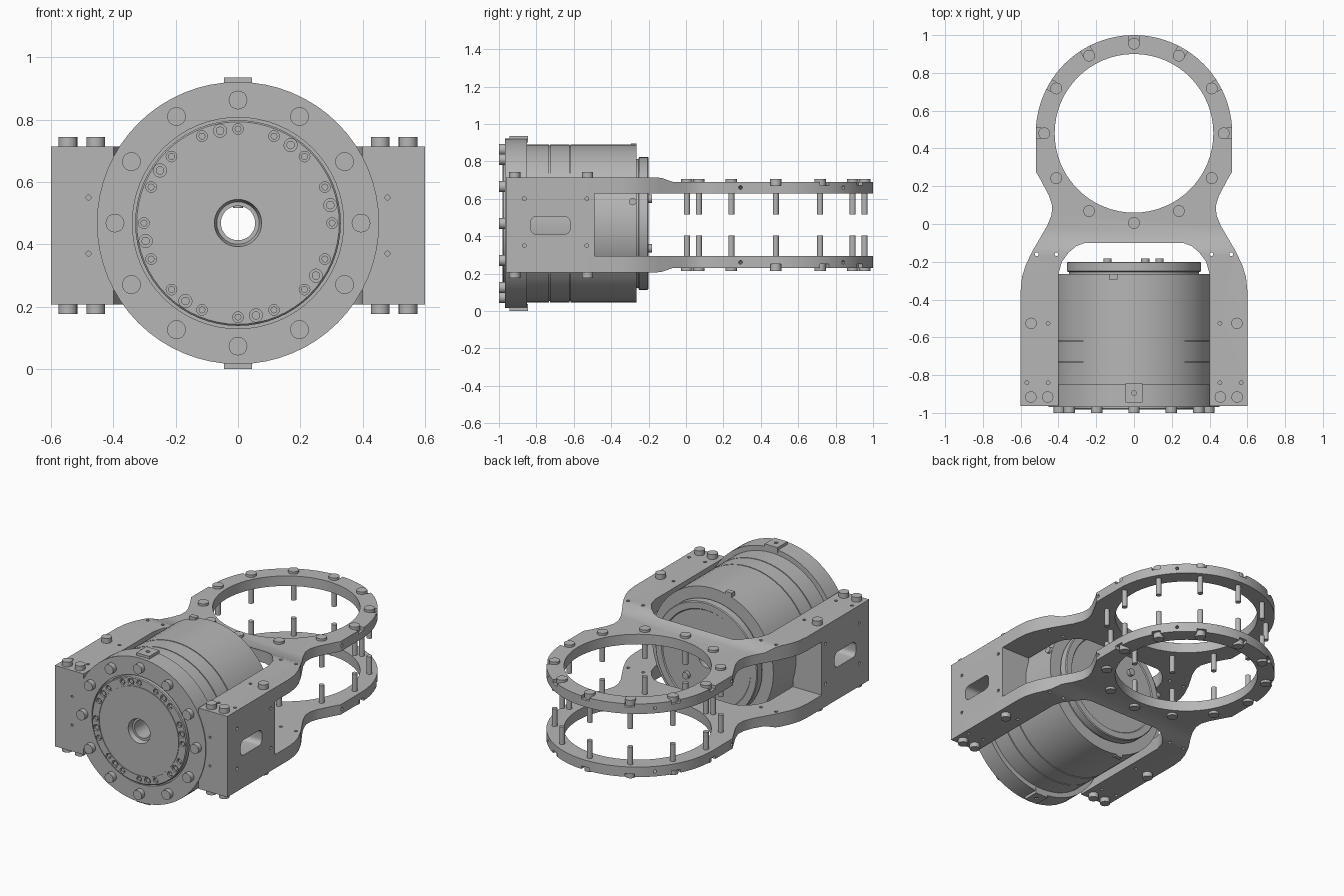
import bpy, bmesh
from math import sin, cos, pi, radians
from mathutils import Vector, Matrix

cube = bpy.data.objects.get("Cube")
if cube:
    bpy.data.objects.remove(cube)

AXIS = 0.468   # height of the drum axis
MID = 0.46     # mirror height of the fork plates
RING_Y = 0.48  # centre of the clamp rings
parts = []

metal = bpy.data.materials.new("machined grey")
metal.use_nodes = True
GREY = (0.47, 0.47, 0.47, 1)
metal.diffuse_color = GREY
metal.node_tree.nodes["Principled BSDF"].inputs["Base Color"].default_value = GREY


def finish(name, bm, keep=True):
    bmesh.ops.recalc_face_normals(bm, faces=bm.faces)
    mesh = bpy.data.meshes.new(name)
    bm.to_mesh(mesh)
    bm.free()
    mesh.materials.append(metal)
    ob = bpy.data.objects.new(name, mesh)
    bpy.context.collection.objects.link(ob)
    if keep:
        parts.append(ob)
    return ob


def rods(name, items, keep=True, seg=20):
    """Cylinders given as (start, end, radius)."""
    bm = bmesh.new()
    for a, b, r in items:
        a, b = Vector(a), Vector(b)
        d = b - a
        turn = Vector((0, 0, 1)).rotation_difference(d).to_matrix().to_4x4()
        bmesh.ops.create_cone(bm, cap_ends=True, segments=seg, radius1=r, radius2=r,
                              depth=d.length, matrix=Matrix.Translation((a + b) / 2) @ turn)
    return finish(name, bm, keep)


def prism(name, pts, axis, lo, hi, keep=True):
    """Extrude a 2D outline along x or z."""
    place = {"x": lambda p, h: (h, p[0], p[1]), "z": lambda p, h: (p[0], p[1], h)}[axis]
    bm = bmesh.new()
    face = bm.faces.new([bm.verts.new(place(p, lo)) for p in pts])
    new = bmesh.ops.extrude_face_region(bm, geom=[face])["geom"]
    shift = Vector(place((0, 0), hi - lo))
    bmesh.ops.translate(bm, vec=shift, verts=[v for v in new if isinstance(v, bmesh.types.BMVert)])
    return finish(name, bm, keep)


def boxes(name, items, keep=True):
    """Boxes given as (centre, size, turn about z)."""
    bm = bmesh.new()
    for c, s, a in items:
        bmesh.ops.create_cube(bm, size=1, matrix=Matrix.Translation(c)
                              @ Matrix.Rotation(a, 4, "Z") @ Matrix.Diagonal((*s, 1)))
    return finish(name, bm, keep)


def cut(ob, *cutters):
    for c in cutters:
        mod = ob.modifiers.new("cut", "BOOLEAN")
        mod.operation = "DIFFERENCE"
        mod.solver = "EXACT"
        mod.object = c
        bpy.context.view_layer.objects.active = ob
        bpy.ops.object.modifier_apply(modifier=mod.name)
        bpy.data.objects.remove(c)


def polar(r, deg, y):
    """Point on a circle round the drum axis, clockwise from the top."""
    return (r * sin(radians(deg)), y, AXIS + r * cos(radians(deg)))


def lathe(name, profile, seg=64):
    bm = bmesh.new()
    rings = [[bm.verts.new(polar(r, 360 * i / seg, y)) for i in range(seg)] for r, y in profile]
    for a, b in zip(rings, rings[1:] + rings[:1]):
        for i in range(seg):
            j = (i + 1) % seg
            bm.faces.new((a[i], a[j], b[j], b[i]))
    return finish(name, bm)


# Drum with flange, front hub, bore, seams and rear disc
def seam(y):
    return [(0.422, y - 0.003), (0.416, y - 0.003), (0.416, y + 0.003), (0.422, y + 0.003)]


drum = lathe("drum", [
    (0.055, -0.95), (0.068, -0.95), (0.076, -0.982), (0.275, -0.982), (0.275, -0.978),
    (0.279, -0.978), (0.279, -0.982), (0.325, -0.982), (0.33, -0.977), (0.33, -0.95),
    (0.339, -0.95), (0.339, -0.968), (0.453, -0.968), (0.453, -0.85), (0.422, -0.85),
    *seam(-0.73), *seam(-0.62), (0.422, -0.265), (0.345, -0.265), (0.345, -0.255),
    (0.355, -0.25), (0.355, -0.205), (0.35, -0.2), (0.31, -0.2), (0.305, -0.206),
    (0.08, -0.206), (0.055, -0.206)])

# Hub screws sit in counterbores
small = [22.5 * k for k in range(16)]
large = [34 + 45 * k for k in range(8)]
sockets = [(a, 0.017) for a in small] + [(a, 0.021) for a in large]
cut(drum, rods("hub_pockets", [(polar(0.302, a, -1), polar(0.302, a, -0.968), r)
                               for a, r in sockets], False))
rods("hub_screws", [(polar(0.302, a, -0.965), polar(0.302, a, -0.977), r * 0.65)
                    for a, r in sockets], seg=12)
rods("flange_bolts", [(polar(0.395, 30 * k, -1), polar(0.395, 30 * k, -0.96), 0.03)
                      for k in range(12)])

# Pads on the top and bottom of the flange
pads = boxes("flange_pads", [((0, -0.895, AXIS + s * 0.45), (0.09, 0.1, 0.036), 0) for s in (-1, 1)])
cut(pads, rods("pad_holes", [((0, -0.895, AXIS + s * 0.46), (0, -0.895, AXIS + s * 0.5), 0.012)
                             for s in (-1, 1)], False))

# Small fittings on the rear
rods("rear_fittings", [((x, -0.21, z), (x, -0.183, z), 0.022)
                       for x, z in ((-0.14, 0.6), (0.06, 0.6), (0.135, 0.335))])
boxes("rear_connectors", [((x, -0.28, z), (0.045, 0.03, 0.03), 0)
                          for x, z in ((-0.11, 0.88), (-0.11, 0.062))])
rods("side_connectors", [((s * 0.4, -0.285, 0.585), (s * 0.425, -0.285, 0.585), 0.02)
                         for s in (-1, 1)])

# Outline of a fork plate: two arms, a waist and a round head
half = [(0.26, -0.1), (0.305, -0.117), (0.345, -0.15), (0.382, -0.2), (0.4, -0.265),
        (0.4, -0.963), (0.6, -0.963), (0.6, -0.35), (0.593, -0.28), (0.573, -0.217),
        (0.536, -0.14), (0.46, -0.01), (0.436, 0.05), (0.434, 0.1), (0.45, 0.15),
        (0.5, 0.244), (0.52, 0.276)]
half += [(0.52 * cos(pi * k / 48), RING_Y + 0.52 * sin(pi * k / 48)) for k in range(25)]
outline = half + [(-x, y) for x, y in reversed(half[:-1])]
ring_angles = [radians(30 * k) for k in range(12)]


def ring_point(r, a, z):
    return (r * cos(a), RING_Y + r * sin(a), z)


for s, level in ((1, "upper"), (-1, "lower")):
    def h(d):
        return MID + s * d  # distance from the mirror height

    plate = prism(level + "_fork_plate", outline, "z", min(h(0.167), h(0.254)), max(h(0.167), h(0.254)))
    # Thin the head, open the ring, then pocket the bolt seats
    step = [(-0.16, h(0.3)), (-0.16, h(0.254)), (-0.13, h(0.251)), (-0.07, h(0.23)),
            (1.1, h(0.23)), (1.1, h(0.3))]
    drill = [(x * m, y) for m in (-1, 1) for x, y in
             ((0.455, -0.526), (0.567, -0.84), (0.455, -0.84), (0.515, -0.16), (0.41, -0.16))]
    cut(plate,
        prism("step", step, "x", -1, 1, False),
        rods("opening", [((0, RING_Y, h(0.1)), (0, RING_Y, h(0.4)), 0.42)], False, 64),
        boxes("seats", [(ring_point(0.507, a, h(0.24)), (0.08, 0.056, 0.06), a)
                        for a in ring_angles[:7]], False),
        rods("drilled", [((x, y, h(0.1)), (x, y, h(0.4))  , 0.01) for x, y in drill], False, 12),
        rods("edge_holes", [(ring_point(0.48, a, h(0.2)), ring_point(0.6, a, h(0.2)), 0.01)
                            for a in map(radians, (-20, 44, 136, 200))], False, 12))
    # Ring bolts with pins pointing inwards
    rods(level + "_ring_bolts",
         [(ring_point(0.475, a, h(0.2)), ring_point(0.475, a, h(0.245)), 0.031) for a in ring_angles]
         + [(ring_point(0.475, a, h(0.057)), ring_point(0.475, a, h(0.2)), 0.016) for a in ring_angles])
    rods(level + "_arm_bolts", [((m * x, y, h(0.24)), (m * x, y, h(0.284)), 0.03) for m in (-1, 1)
                                for x, y in ((0.546, -0.916), (0.457, -0.916), (0.545, -0.526))])

# Side blocks between the plates, each with a rounded window
corners = ((-0.65, 0.475, 0), (-0.8, 0.475, 90), (-0.8, 0.44, 180), (-0.65, 0.44, 270))
window = [(y + 0.03 * cos(radians(a + d)), z + 0.03 * sin(radians(a + d)))
          for y, z, a in corners for d in range(0, 91, 15)]
for m, side in ((1, "left"), (-1, "right")):
    block = boxes(side + "_side_block", [((m * 0.5, -0.7265, MID), (0.2, 0.473, 0.334), 0)])
    cut(block, prism("window", window, "x", m * 0.5 - 0.2, m * 0.5 + 0.2, False),
        rods("side_holes", [((m * 0.58, y, MID + z), (m * 0.7, y, MID + z), 0.01)
                            for y in (-0.865, -0.53) for z in (-0.11, 0.14)], False, 12),
        rods("front_holes", [((m * 0.48, -1, MID + z), (m * 0.48, -0.94, MID + z), 0.008)
                             for z in (-0.09, 0.09)], False, 12))

# Smooth the round faces and keep the edges crisp
bpy.ops.object.select_all(action="DESELECT")
for ob in parts:
    ob.select_set(True)
bpy.context.view_layer.objects.active = parts[0]
bpy.ops.object.shade_smooth_by_angle(angle=radians(30))
